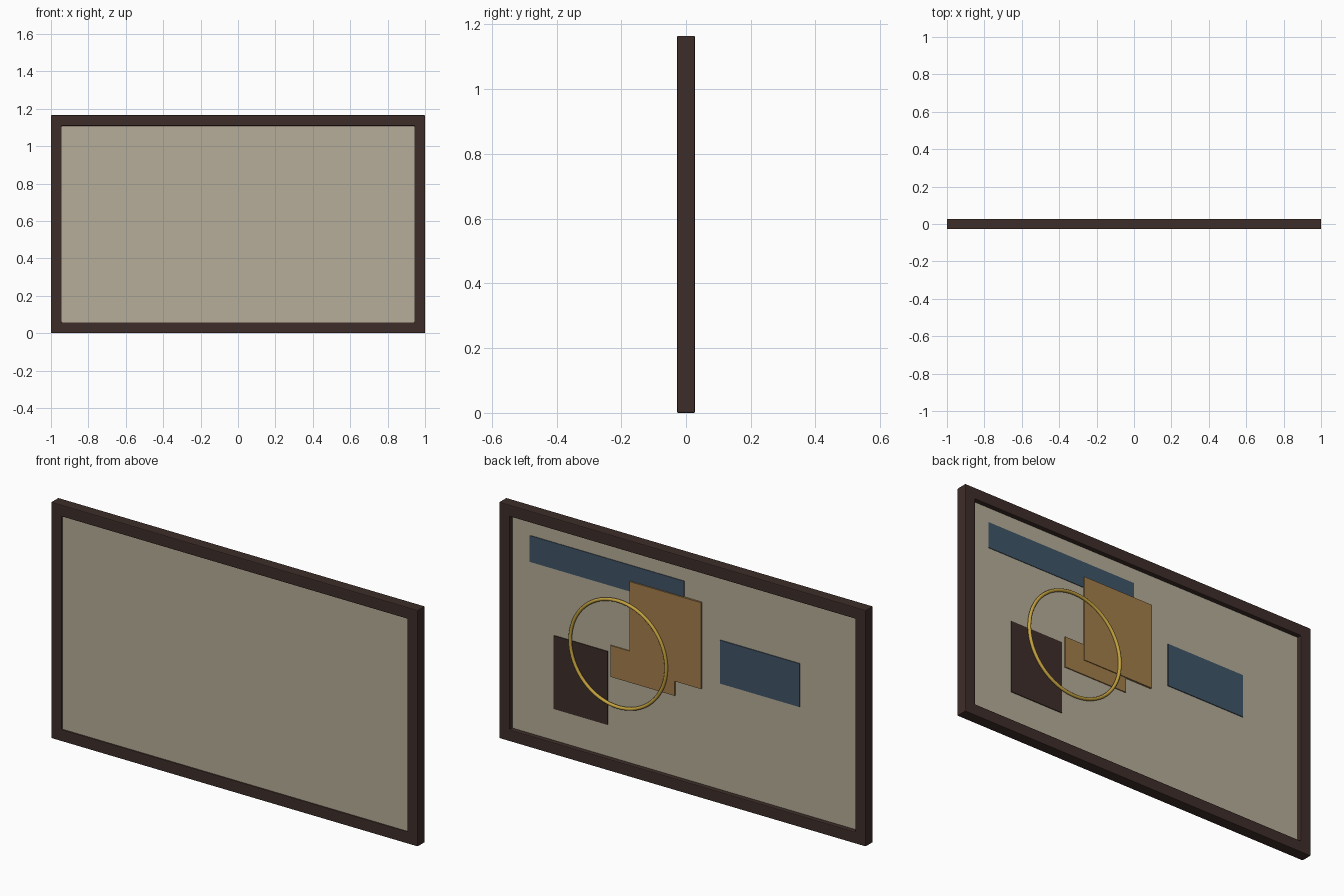
import bpy, bmesh, math

if "Cube" in bpy.data.objects:
    bpy.data.objects.remove(bpy.data.objects["Cube"])

H = 1.165          # overall height
D = 0.028          # half depth
W = 0.057          # frame bar width


def material(name, rgb):
    m = bpy.data.materials.new(name)
    m.diffuse_color = (*rgb, 1)
    m.use_nodes = True
    m.node_tree.nodes["Principled BSDF"].inputs["Base Color"].default_value = m.diffuse_color
    return m


wood = material("dark_wood", (0.048, 0.027, 0.022))
linen = material("linen", (0.47, 0.42, 0.32))
blue = material("slate_blue", (0.051, 0.09, 0.14))
ochre = material("ochre", (0.37, 0.21, 0.07))
gold = material("gold", (0.55, 0.36, 0.05))


def add_mesh(name, bm, mat):
    bmesh.ops.recalc_face_normals(bm, faces=bm.faces)
    mesh = bpy.data.meshes.new(name)
    bm.to_mesh(mesh)
    bm.free()
    mesh.materials.append(mat)
    ob = bpy.data.objects.new(name, mesh)
    bpy.context.collection.objects.link(ob)
    return ob


def slab(name, x, y, z, mat):
    """Box from (min, max) ranges."""
    bm = bmesh.new()
    bmesh.ops.create_cube(bm, size=1)
    for v in bm.verts:
        v.co = [r[0] + (c + 0.5) * (r[1] - r[0]) for r, c in zip((x, y, z), v.co)]
    return add_mesh(name, bm, mat)


# Frame: rectangular section swept round the four mitred corners
bm = bmesh.new()
loops = []
for sx, top in ((-1, 0), (1, 0), (1, 1), (-1, 1)):
    loop = []
    for inset, y in ((0, -D), (W, -D), (W, D), (0, D)):
        z = H - inset if top else inset
        loop.append(bm.verts.new((sx * (1 - inset), y, z)))
    loops.append(loop)
for i in range(4):
    a, b = loops[i], loops[(i + 1) % 4]
    for j in range(4):
        k = (j + 1) % 4
        bm.faces.new((a[j], b[j], b[k], a[k]))
frame = add_mesh("frame", bm, wood)
bevel = frame.modifiers.new("soft_edges", 'BEVEL')
bevel.width = 0.004
bevel.segments = 2

# Backing panel, set slightly into the frame on both sides
slab("canvas_panel", (-0.945, 0.945), (-0.02, 0.005), (0.055, H - 0.055), linen)

# Flat rectangles of the abstract composition on the rear face
for name, x, z, y, mat in (
    ("long_blue_block", (0.006, 0.848), (0.903, 1.033), 0.008, blue),
    ("short_blue_block", (-0.625, -0.191), (0.581, 0.795), 0.009, blue),
    ("dark_block", (0.423, 0.717), (0.213, 0.575), 0.009, wood),
    ("small_ochre_block", (0.055, 0.406), (0.455, 0.610), 0.010, ochre),
    ("large_ochre_block", (-0.092, 0.298), (0.529, 0.955), 0.014, ochre),
):
    slab(name, x, (0.0, y), z, mat)

# Gold ring laid over the blocks
bpy.ops.mesh.primitive_torus_add(
    location=(0.358, 0.017, 0.583), rotation=(math.pi / 2, 0, 0),
    major_radius=0.262, minor_radius=0.008, major_segments=64, minor_segments=12)
ring = bpy.context.object
ring.name = "gold_ring"
ring.data.materials.append(gold)
bpy.ops.object.shade_smooth()
